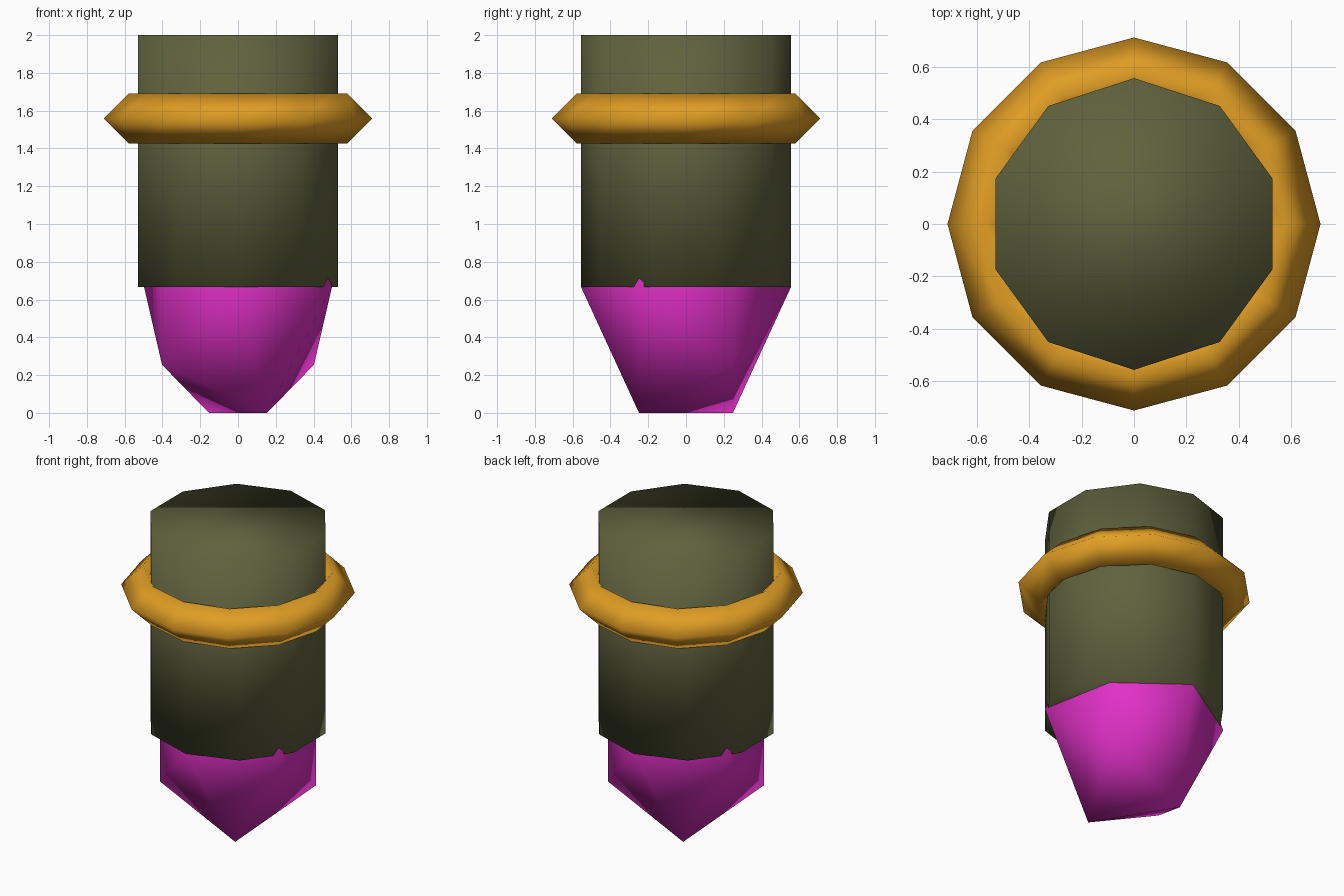
import bpy
import bmesh
import math
from mathutils import Matrix

if "Cube" in bpy.data.objects:
    bpy.data.objects.remove(bpy.data.objects["Cube"])


def material(name, rgb):
    mat = bpy.data.materials.new(name)
    mat.diffuse_color = (*rgb, 1.0)
    mat.use_nodes = True
    mat.node_tree.nodes["Principled BSDF"].inputs["Base Color"].default_value = mat.diffuse_color
    return mat


def finish(name, bm, mat):
    """Turn a bmesh into a fully smooth-shaded object with one colour."""
    bmesh.ops.recalc_face_normals(bm, faces=bm.faces)
    mesh = bpy.data.meshes.new(name)
    bm.to_mesh(mesh)
    bm.free()
    mesh.materials.append(mat)
    for poly in mesh.polygons:
        poly.use_smooth = True
    obj = bpy.data.objects.new(name, mesh)
    bpy.context.collection.objects.link(obj)
    return obj


olive = material("olive", (0.115, 0.122, 0.048))
gold = material("gold", (0.75, 0.34, 0.018))
magenta = material("magenta", (0.75, 0.03, 0.57))

RADIUS = 0.556
BASE = 2 / 3

# Ten-sided body with corners at the front and back
bm = bmesh.new()
ring = [bm.verts.new((RADIUS * math.sin(math.tau * i / 10),
                      RADIUS * math.cos(math.tau * i / 10), BASE)) for i in range(10)]
bottom = bm.faces.new(ring)
top = bmesh.ops.extrude_face_region(bm, geom=[bottom], use_keep_orig=True)["geom"]
bmesh.ops.translate(bm, vec=(0, 0, 2 - BASE),
                    verts=[v for v in top if isinstance(v, bmesh.types.BMVert)])
finish("body", bm, olive)

# Collar: a diamond section swept round twelve segments
bm = bmesh.new()
MAJOR, MINOR, HEIGHT = 0.578, 0.133, 1.558
rings = []
for i in range(12):
    a = math.tau * i / 12
    section = []
    for dr, dz in ((MINOR, 0), (0, MINOR), (-MINOR, 0), (0, -MINOR)):
        r = MAJOR + dr
        section.append(bm.verts.new((r * math.cos(a), r * math.sin(a), HEIGHT + dz)))
    rings.append(section)
for i in range(12):
    p, q = rings[i], rings[(i + 1) % 12]
    for j in range(4):
        k = (j + 1) % 4
        bm.faces.new((p[j], q[j], q[k], p[k]))
finish("collar_ring", bm, gold)

# Tip: a stretched icosahedron standing on an edge, half sunk in the body
bm = bmesh.new()
PHI = (1 + math.sqrt(5)) / 2
for s in (-1, 1):
    for t in (-PHI, PHI):
        for co in ((s, t, 0), (0, s, t), (t, 0, s)):
            # long axis of the lowest edge lies along local x
            bm.verts.new((co[1], co[0], co[2]))
bmesh.ops.convex_hull(bm, input=bm.verts)
side = RADIUS / math.sqrt(1 + PHI * PHI)
# the two equator corners nearest local +x sit at +/- atan(1/PHI)
turn = -math.pi / 2 + math.atan(1 / PHI)
bmesh.ops.transform(
    bm, verts=bm.verts,
    matrix=Matrix.Translation((0, 0, BASE)) @ Matrix.Rotation(turn, 4, 'Z')
    @ Matrix.Diagonal((side, side, BASE / PHI, 1)))
finish("faceted_tip", bm, magenta)
